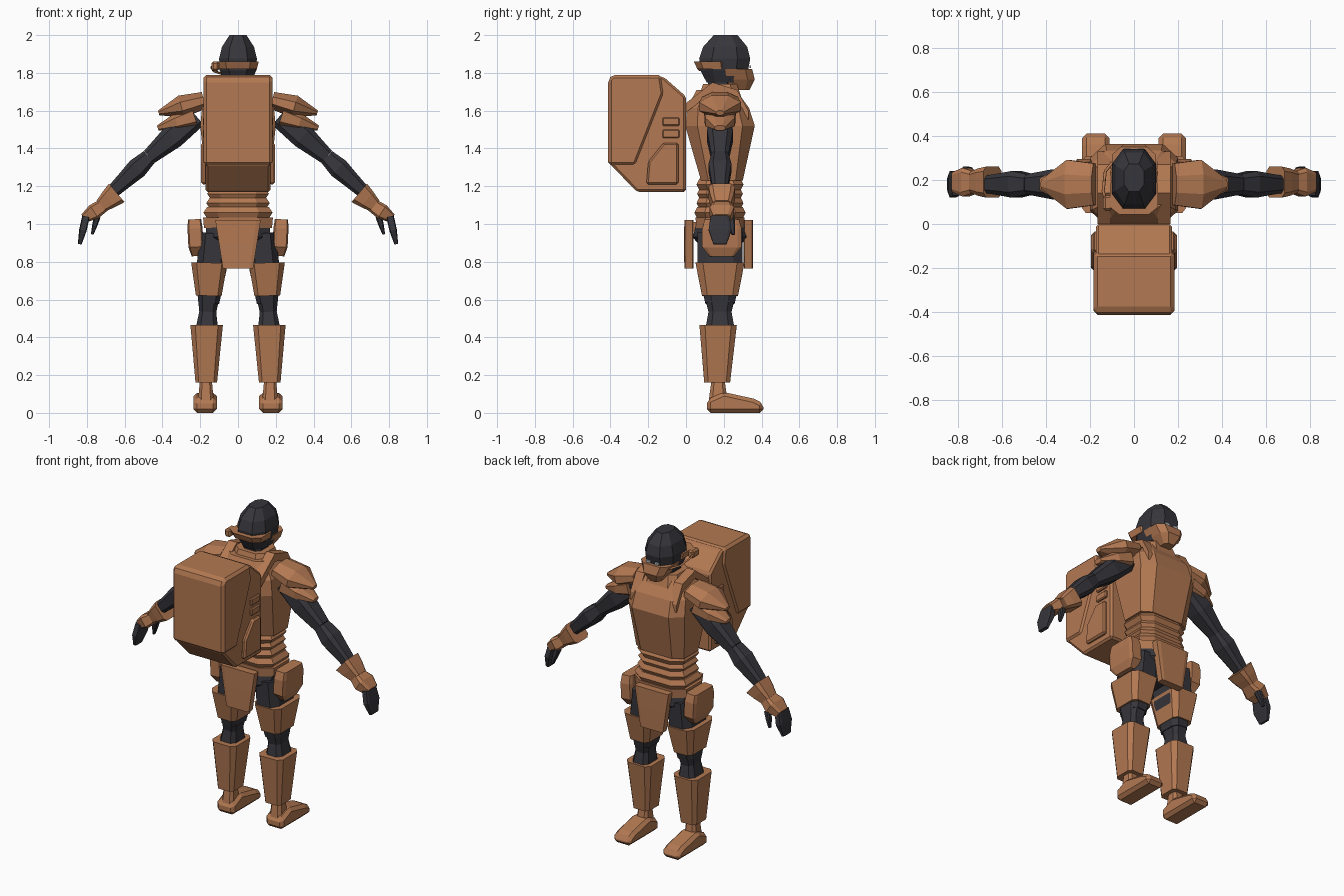
import bpy, bmesh
from mathutils import Vector

if "Cube" in bpy.data.objects:
    bpy.data.objects.remove(bpy.data.objects["Cube"], do_unlink=True)

BODY_Y = .18


def material(name, red, green, blue):
    mat = bpy.data.materials.new(name)
    mat.use_nodes = True
    colour = (red, green, blue, 1)
    mat.diffuse_color = colour
    mat.node_tree.nodes["Principled BSDF"].inputs["Base Color"].default_value = colour
    return mat


BROWN = material("armour_brown", .45, .19, .085)
DARK = material("suit_dark", .036, .036, .044)
GREY = material("eye_grey", .45, .47, .5)


def at(x, z, y=BODY_Y):
    return Vector((x, y, z))


def finish(name, bm, mat, mirror, bevel=0):
    bmesh.ops.recalc_face_normals(bm, faces=bm.faces)
    mesh = bpy.data.meshes.new(name)
    bm.to_mesh(mesh)
    bm.free()
    mesh.materials.append(mat)
    part = bpy.data.objects.new(name, mesh)
    bpy.context.collection.objects.link(part)
    if bevel:
        modifier = part.modifiers.new("Bevel", "BEVEL")
        modifier.width = bevel
        modifier.segments = 1
        modifier.limit_method = "ANGLE"
    if mirror:
        part.modifiers.new("Mirror", "MIRROR").use_mirror_merge = False


def limb(name, mat, start, end, widths, depths=(1, 1), cut=.4, mirror=False):
    """Skin evenly spaced octagons from start to end; depths are ratios to the half widths."""
    side = Vector((0, 1, 0)).cross(end - start).normalized()
    k = 1 - cut
    quarter = [(k, 1), (1, k)]
    half = quarter + [(p, -q) for p, q in reversed(quarter)]
    outline = half + [(-p, -q) for p, q in half]
    bm = bmesh.new()
    rings = []
    for i, width in enumerate(widths):
        t = i / (len(widths) - 1)
        depth = width * (depths[0] * (1 - t) + depths[1] * t)
        centre = start.lerp(end, t)
        rings.append([bm.verts.new(centre + side * width * p + Vector((0, depth * q, 0)))
                      for p, q in outline])
    for low, high in zip(rings, rings[1:]):
        for i in range(len(outline)):
            bm.faces.new((low[i - 1], low[i], high[i], high[i - 1]))
    bm.faces.new(rings[0])
    bm.faces.new(rings[-1])
    finish(name, bm, mat, mirror)


def prism(name, mat, profile, left, right, mirror=False, bevel=0):
    """Extrude a (y, z) profile across x."""
    bm = bmesh.new()
    face = bm.faces.new([bm.verts.new((left, y, z)) for y, z in profile])
    grown = bmesh.ops.extrude_face_region(bm, geom=[face])["geom"]
    moved = [v for v in grown if isinstance(v, bmesh.types.BMVert)]
    bmesh.ops.translate(bm, verts=moved, vec=(right - left, 0, 0))
    finish(name, bm, mat, mirror, bevel)


def rect(y, z, depth, height):
    return [(y, z), (y + depth, z), (y + depth, z + height), (y, z + height)]


# Head and neck
limb("helmet", DARK, at(0, 1.75, .2), at(0, 2, .21), [.07, .095, .1, .085, .045], (1.3, 1.4), cut=.5)
limb("neck", DARK, at(0, 1.66), at(0, 1.78), [.07, .06])
limb("head_band", BROWN, at(0, 1.82, .14), at(0, 1.86, .13), [.1, .11], (.8, .8))
limb("jaw_guard", BROWN, at(0, 1.71, .28), at(0, 1.82, .26), [.035, .075, .1], (1.6, .9))
prism("eye", GREY, rect(.335, 1.825, .008, .015), .015, .045, mirror=True)

# Earpiece with its thin loop on one side
prism("earpiece", BROWN, rect(.06, 1.81, .07, .05), -.14, -.1, bevel=.01)
wire = bpy.data.curves.new("ear_loop", "CURVE")
wire.dimensions = "3D"
wire.bevel_depth = .007
wire.bevel_resolution = 0
wire.materials.append(BROWN)
path = [at(-.12, 1.84, .08), at(-.14, 1.83, .15), at(-.13, 1.81, .24), at(-.07, 1.79, .31)]
spline = wire.splines.new("POLY")
spline.points.add(len(path) - 1)
for point, place in zip(spline.points, path):
    point.co = (*place, 1)
bpy.context.collection.objects.link(bpy.data.objects.new("ear_loop", wire))

# Torso
chest_middle = at(0, 1.52)
limb("lower_chest_armour", BROWN, at(0, 1.23, .19), chest_middle, [.17, .2], (.65, .92), cut=.35)
limb("upper_chest_armour", BROWN, chest_middle, at(0, 1.71, .16), [.2, .19, .13], (.92, .8), cut=.35)
limb("collar", BROWN, at(0, 1.66), at(0, 1.74), [.13, .1], (.9, .9))
strap_top = [(0, 1.64), (.14, 1.75), (.27, 1.71), (.33, 1.6)]
strap_under = [(y, z - .05) for y, z in reversed(strap_top)]
prism("shoulder_strap", BROWN, strap_top + strap_under, .105, .165, mirror=True)
limb("waist", DARK, at(0, .98), at(0, 1.26), [.15, .14], (.7, .7))
for i, row in enumerate(("lowest", "lower", "upper", "highest")):
    z = 1.03 + i * .05
    width = .163 + .005 * (i - 2) ** 2
    limb(row + "_abdomen_band", BROWN, at(0, z), at(0, z + .06),
         [width - .02, width, width - .02], (.74, .74))

# Hips
limb("pelvis", DARK, at(0, .84), at(0, 1.02), [.07, .17, .17], (1, .7))
limb("belt", BROWN, at(0, .98), at(0, 1.035), [.18, .185], (.7, .7))
prism("belt_bridge", BROWN, rect(0, .96, .34, .05), -.1, .1)
for name, y in (("rear_hip_plate", .015), ("front_hip_plate", .33)):
    limb(name, BROWN, at(0, .765, y), at(0, 1.02, y), [.08, .1, .12], (.3, .2), cut=.2)
limb("hip_pouch", BROWN, at(.22, .83, .19), at(.23, 1.025, .19), [.025, .04, .04, .04, .035],
     (2.6, 2.6), cut=.2, mirror=True)

# Legs
limb("thigh", DARK, at(.155, .58), at(.125, .95), [.055, .08, .075], (1.4, 1.6), mirror=True)
limb("thigh_guard", BROWN, at(.155, .62), at(.152, .795), [.068, .096], (1.4, 1.35), cut=.3, mirror=True)
limb("knee", DARK, at(.165, .44), at(.155, .63), [.06, .045, .06], (1.3, 1.4), mirror=True)
limb("shin_guard", BROWN, at(.168, .16, .165), at(.166, .465, .17), [.057, .086], (1.2, 1.15),
     cut=.3, mirror=True)
limb("ankle", BROWN, at(.17, .06, .17), at(.17, .17, .17), [.042, .032], (1.2, 1.1), mirror=True)
boot = [(.11, 0), (.41, 0), (.41, .05), (.36, .075), (.2, .11), (.11, .07)]
prism("boot", BROWN, boot, .112, .236, mirror=True, bevel=.02)

# Arms
shoulder, elbow, wrist = at(.22, 1.57), at(.47, 1.355), at(.66, 1.175)
limb("upper_arm", DARK, shoulder, elbow, [.06, .065, .042], (1, 1.1), mirror=True)
limb("forearm", DARK, elbow, wrist, [.042, .055, .045, .036], (1.1, 1.1), mirror=True)
limb("upper_shoulder_pad", BROWN, at(.18, 1.655), at(.42, 1.588), [.045, .06, .013], (2.1, 1.6),
     cut=.6, mirror=True)
limb("lower_shoulder_pad", BROWN, at(.23, 1.57), at(.425, 1.508), [.06, .045, .014], (1.4, 2),
     cut=.5, mirror=True)
limb("gauntlet", BROWN, at(.642, 1.165, .19), at(.725, 1.095, .19), [.064, .052, .037], (1.1, 1.3),
     cut=.3, mirror=True)
limb("hand_guard", BROWN, at(.71, 1.1, .19), at(.815, 1.03, .19), [.035, .042, .025], (1.3, 1.8),
     cut=.3, mirror=True)
limb("fingers", DARK, at(.805, 1.04), at(.838, .893), [.02, .02, .01], (2.5, 3.5), cut=.25, mirror=True)
limb("thumb", DARK, at(.745, 1.04, .235), at(.772, .945, .25), [.018, .014, .007], (1.2, 1.4), mirror=True)

# Backpack
shell = [(-.412, 1.31), (-.412, 1.765), (-.39, 1.79), (-.13, 1.79), (-.115, 1.69), (-.265, 1.31)]
prism("pack_shell", BROWN, shell, -.183, .183, bevel=.022)
core = [(-.4, 1.315), (-.26, 1.17), (0, 1.17), (0, 1.675), (-.12, 1.78), (-.3, 1.78)]
prism("pack_core", BROWN, core, -.172, .172, bevel=.012)
pocket = [(-.21, 1.21), (-.04, 1.21), (-.04, 1.43), (-.12, 1.43), (-.2, 1.33)]
prism("pack_pocket", BROWN, pocket, .165, .195, mirror=True, bevel=.01)
for name, z in (("lower_pack_vent", 1.455), ("upper_pack_vent", 1.52)):
    prism(name, BROWN, rect(-.125, z, .09, .045), .165, .186, mirror=True, bevel=.006)
